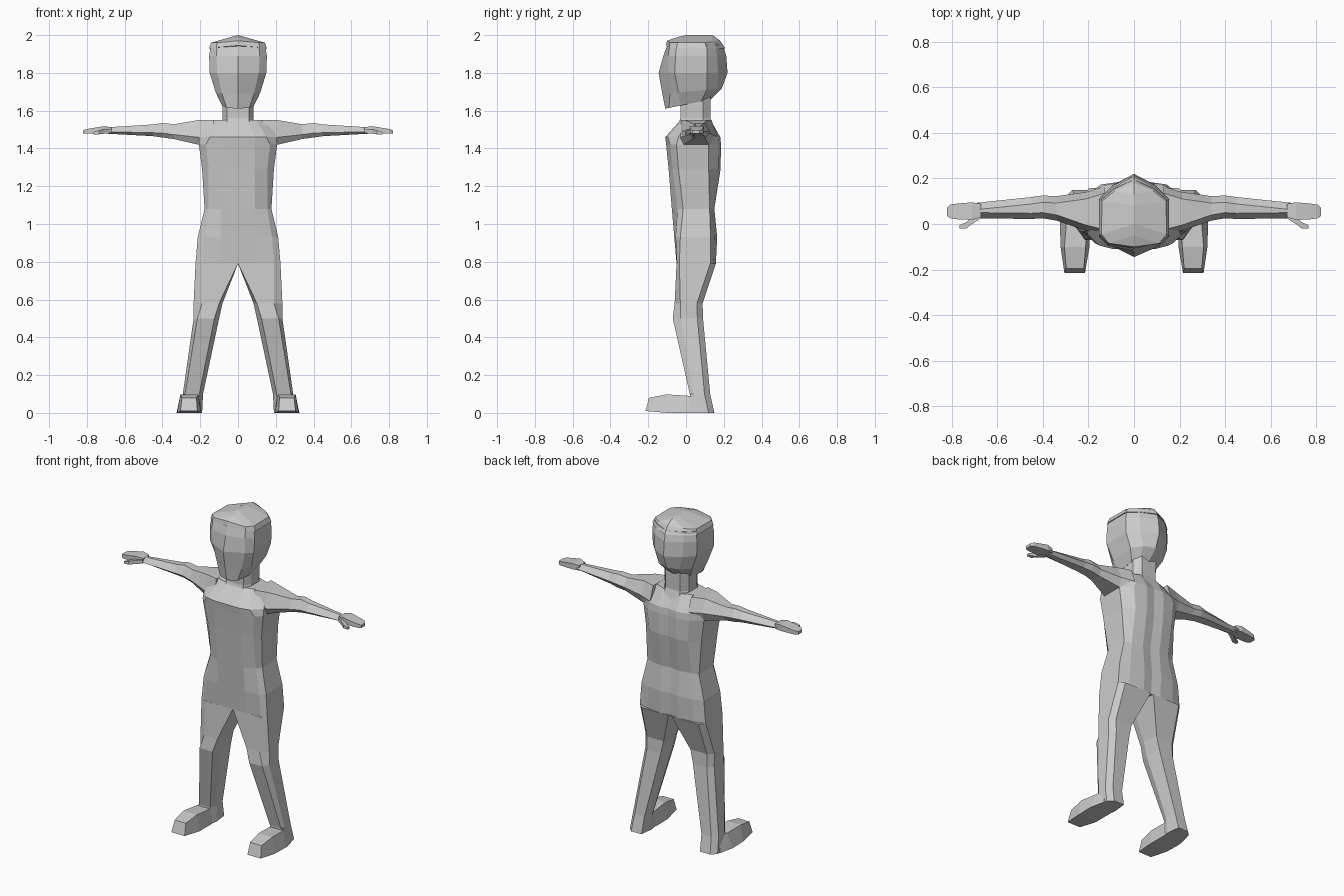
import bpy
import bmesh

clay = bpy.data.materials.new("plain_grey")
clay.diffuse_color = (0.6, 0.6, 0.6, 1)


def loft(name, rings, mirror=False):
    """Skin a list of equal-length rings of points and close both ends."""
    bm = bmesh.new()
    rows = [[bm.verts.new(p) for p in ring] for ring in rings]
    n = len(rows[0])
    for a, b in zip(rows, rows[1:]):
        for i in range(n):
            j = (i + 1) % n
            bm.faces.new((a[i], a[j], b[j], b[i]))
    bm.faces.new(rows[0])
    bm.faces.new(rows[-1])
    bmesh.ops.remove_doubles(bm, verts=bm.verts, dist=0.0005)
    bmesh.ops.dissolve_degenerate(bm, edges=bm.edges, dist=0.0005)
    bmesh.ops.recalc_face_normals(bm, faces=bm.faces)
    mesh = bpy.data.meshes.new(name)
    bm.to_mesh(mesh)
    bm.free()
    mesh.materials.append(clay)
    ob = bpy.data.objects.new(name, mesh)
    bpy.context.collection.objects.link(ob)
    if mirror:
        mod = ob.modifiers.new("mirror", 'MIRROR')
        mod.use_mirror_merge = False
    return ob


def whole(half):
    """Complete a half ring that starts and ends on the centre line."""
    return half + [(-x, y, z) for x, y, z in half[-2:0:-1]]


# Torso: height, front y, front corner x and y, side x, side front y, side back y, back y
torso = []
for z, f, a, f2, w, s1, s2, b in [
    (0.79, -0.05, 0.19, -0.048, 0.225, -0.035, 0.13, 0.158),
    (0.93, -0.062, 0.18, -0.055, 0.213, -0.03, 0.13, 0.165),
    (1.08, -0.075, 0.155, -0.045, 0.177, -0.015, 0.125, 0.15),
    (1.29, -0.092, 0.155, -0.07, 0.19, -0.04, 0.12, 0.183),
    (1.42, -0.105, 0.17, -0.085, 0.207, -0.05, 0.12, 0.185),
    (1.46, -0.11, 0.15, -0.095, 0.205, -0.04, 0.13, 0.182),
    (1.55, -0.03, 0.10, -0.02, 0.17, 0.01, 0.09, 0.13),
]:
    torso.append(whole([(0, f, z), (0.09 if z < 1.5 else 0.05, f, z), (a, f2, z), (w, s1, z),
                        (w, s2, z), (a * 0.85, b - 0.012, z), (0.06, b, z), (0, b - 0.008, z)]))
loft("torso", torso)

# Neck
loft("neck", [whole([(0, f, z), (w * 0.7, f, z), (w, f + 0.04, z), (w, b - 0.04, z),
                     (w * 0.6, b, z), (0, b, z)])
              for z, f, b, w in [(1.50, -0.05, 0.15, 0.09), (1.56, -0.03, 0.13, 0.082),
                                 (1.70, -0.03, 0.13, 0.085)]])

# Head: height, tilt, front y, face corner x and y, side x, side front and back y, back corner x and y, back y
head = []
for z, t, f, a, f2, w, s1, s2, c, b2, b in [
    (1.633, 0.2, -0.11, 0.06, -0.09, 0.085, -0.03, 0.08, 0.05, 0.11, 0.13),
    (1.70, 0.1, -0.125, 0.085, -0.085, 0.118, -0.04, 0.11, 0.07, 0.165, 0.19),
    (1.80, 0, -0.145, 0.11, -0.09, 0.15, -0.06, 0.11, 0.095, 0.17, 0.22),
    (1.89, 0, -0.12, 0.115, -0.095, 0.153, -0.055, 0.11, 0.10, 0.165, 0.213),
    (1.95, 0, -0.098, 0.11, -0.085, 0.143, -0.05, 0.11, 0.09, 0.155, 0.195),
]:
    half = [(0, f), (a, f2), (w, s1), (w, s2), (c, b2), (0, b)]
    head.append(whole([(x, y, z + t * y) for x, y in half]))
loft("head", head)

# Hair cap with a raised centre ridge that overhangs the brow
cap = [[(0, -0.107, 1.945), (0.115, -0.088, 1.935), (0.153, -0.05, 1.93), (0.153, 0.11, 1.93),
        (0.095, 0.16, 1.93), (0, 0.208, 1.93)],
       [(0, -0.10, 1.97), (0.11, -0.085, 1.96), (0.143, -0.045, 1.96), (0.14, 0.10, 1.96),
        (0.085, 0.145, 1.965), (0, 0.18, 1.972)],
       [(0, -0.06, 1.985), (0, -0.05, 1.988), (0, 0.0, 2.0), (0, 0.08, 2.0),
        (0, 0.13, 2.0), (0, 0.145, 1.997)]]
loft("hair_cap", [whole(r) for r in cap])

# Legs: height, inner and outer x at the front, inner and outer x at the back, front y, outer y, back y
legs = []
for z, fi, fo, bi, bo, f, m, b in [
    (0.79, 0.0, 0.19, 0.0, 0.225, -0.05, -0.035, 0.158),
    (0.58, 0.10, 0.19, 0.082, 0.235, -0.06, -0.03, 0.088),
    (0.50, 0.125, 0.215, 0.10, 0.235, -0.07, -0.03, 0.09),
    (0.10, 0.205, 0.28, 0.185, 0.292, 0.02, 0.04, 0.128),
    (0.0, 0.20, 0.32, 0.19, 0.30, 0.02, 0.04, 0.15),
]:
    legs.append([(fi, f, z), (fo, f, z), (bo, m, z), (bo, b - 0.03, z),
                 (bo - 0.03, b, z), (bi + 0.01, b, z), (bi, m + 0.02, z)])
loft("leg", legs, True)

# Feet: y at sole and top, inner and outer x at the sole, inner and outer x on top, sole and top height
loft("foot", [[(i, y, lo), (o, y, lo), (to, ty, hi), (ti, ty, hi)]
              for y, ty, i, o, ti, to, lo, hi in [
                  (0.10, 0.09, 0.20, 0.305, 0.205, 0.285, 0.0, 0.09),
                  (0.01, 0.02, 0.195, 0.325, 0.205, 0.295, 0.0, 0.09),
                  (-0.10, -0.10, 0.195, 0.322, 0.212, 0.305, 0.0, 0.098),
                  (-0.215, -0.195, 0.215, 0.305, 0.22, 0.297, 0.01, 0.08)]], True)

# Arms: x, front y, back y, bottom, top
loft("arm", [[(x, f, lo + 0.3 * (hi - lo)), (x, f + 0.02, lo), (x, b - 0.02, lo),
              (x, b, lo + 0.4 * (hi - lo)), (x, b - 0.03, hi), (x, f + 0.025, hi)]
             for x, f, b, lo, hi in [
                 (0.13, -0.05, 0.165, 1.41, 1.551), (0.21, -0.03, 0.14, 1.42, 1.55),
                 (0.34, 0.015, 0.122, 1.45, 1.528), (0.40, 0.025, 0.125, 1.458, 1.535),
                 (0.45, 0.022, 0.118, 1.465, 1.527), (0.69, 0.025, 0.093, 1.478, 1.512)]], True)

# Hands: x, front y, back y, bottom, top
loft("hand", [[(x, f, lo), (x, b, lo), (x, b, hi), (x, f, hi)]
              for x, f, b, lo, hi in [
                  (0.67, 0.03, 0.088, 1.482, 1.512), (0.71, 0.018, 0.095, 1.482, 1.518),
                  (0.77, 0.02, 0.09, 1.48, 1.508), (0.805, 0.025, 0.085, 1.478, 1.502),
                  (0.82, 0.035, 0.072, 1.478, 1.496)]], True)

# Thumbs
loft("thumb", [[(x, f, lo), (x, b, lo), (x, b, hi), (x, f, hi)]
               for x, f, b, lo, hi in [
                   (0.67, 0.025, 0.05, 1.482, 1.505), (0.71, 0.0, 0.03, 1.478, 1.50),
                   (0.735, -0.02, 0.008, 1.475, 1.496), (0.765, -0.02, -0.005, 1.474, 1.488)]], True)
